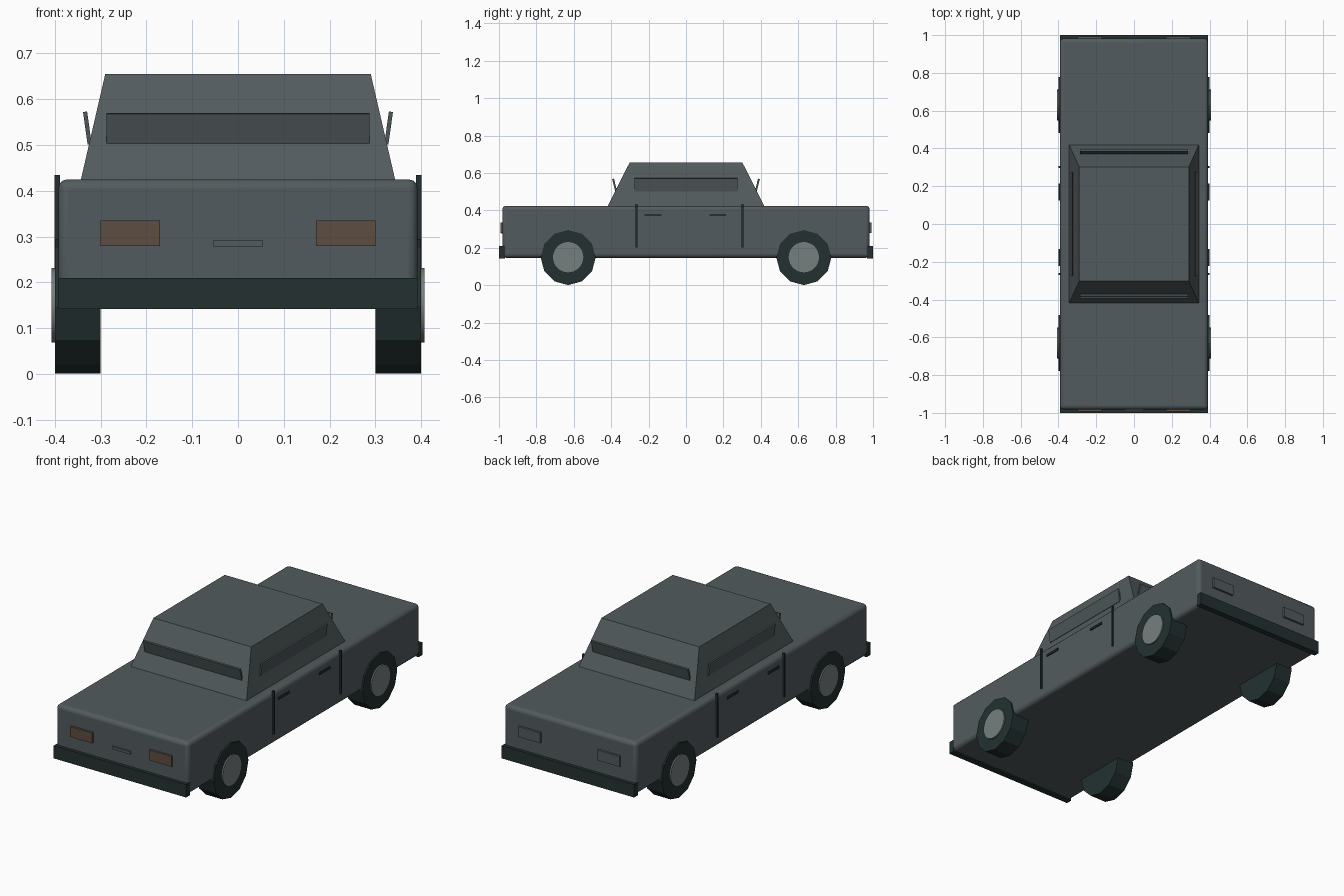
import bpy
import bmesh
from math import radians
from mathutils import Matrix, Vector

if "Cube" in bpy.data.objects:
    bpy.data.objects.remove(bpy.data.objects["Cube"], do_unlink=True)


def material(name, rgb):
    m = bpy.data.materials.new(name)
    m.use_nodes = True
    col = (*rgb, 1)
    m.diffuse_color = col
    bsdf = next(n for n in m.node_tree.nodes if n.type == 'BSDF_PRINCIPLED')
    bsdf.inputs["Base Color"].default_value = col
    return m


PAINT = material("grey paint", (0.085, 0.105, 0.112))
GLASS = material("dark glass", (0.075, 0.093, 0.099))
RUBBER = material("black rubber", (0.017, 0.03, 0.03))
METAL = material("hub metal", (0.18, 0.21, 0.21))
LAMP = material("amber lamp", (0.11, 0.075, 0.053))


def finish(name, bm, mat):
    mesh = bpy.data.meshes.new(name)
    bm.to_mesh(mesh)
    bm.free()
    ob = bpy.data.objects.new(name, mesh)
    mesh.materials.append(mat)
    bpy.context.collection.objects.link(ob)
    return ob


def box(name, centre, size, mat, rot=None):
    bm = bmesh.new()
    bmesh.ops.create_cube(bm, size=1)
    m = Matrix.Translation(centre) @ (rot or Matrix()) @ Matrix.Diagonal((*size, 1))
    bm.transform(m)
    return finish(name, bm, mat)


def disc(name, centre, radius, depth, sides, mat):
    bm = bmesh.new()
    bmesh.ops.create_cone(bm, cap_ends=True, segments=sides,
                          radius1=radius, radius2=radius, depth=depth)
    bm.transform(Matrix.Translation(centre) @ Matrix.Rotation(radians(90), 4, 'Y'))
    return finish(name, bm, mat)


def smooth(ob, angle):
    bpy.ops.object.select_all(action='DESELECT')
    ob.select_set(True)
    bpy.context.view_layer.objects.active = ob
    bpy.ops.object.shade_smooth_by_angle(angle=radians(angle))


# Body with softened edges
body = box("body", (0, 0, 0.286), (0.785, 1.964, 0.278), PAINT)
bevel = body.modifiers.new("soft edges", 'BEVEL')
bevel.width = 0.02
bevel.segments = 3
smooth(body, 40)

# Tapered cabin
cabin = box("cabin", (0, 0, 0.54), (0.686, 0.836, 0.23), PAINT)
for v in cabin.data.vertices:
    if v.co.z > 0.6:
        v.co.x *= 0.29 / 0.343
        v.co.y *= 0.302 / 0.418

# Front and rear parts
for end, s in (("front", -1), ("rear", 1)):
    box(end + "_bumper", (0, s * 0.984, 0.176), (0.785, 0.032, 0.068), RUBBER)
    box(end + "_window", (0, s * 0.382, 0.537), (0.574, 0.01, 0.066), GLASS,
        Matrix.Rotation(radians(-s * 14), 4, 'X'))
    for side, t in (("left", 1), ("right", -1)):
        box(f"{end}_{side}_lamp", (t * 0.235, s * 0.984, 0.307),
            (0.13, 0.018, 0.056), LAMP if s < 0 else PAINT)
box("front_grille_bar", (0, -0.983, 0.285), (0.108, 0.012, 0.015), PAINT)

# Side parts
for side, t in (("left", 1), ("right", -1)):
    box(side + "_side_window", (t * 0.329, 0, 0.537), (0.009, 0.553, 0.072), GLASS,
        Matrix.Rotation(radians(t * 8), 4, 'Y'))
    for end, y in (("front", -0.265), ("rear", 0.302)):
        box(f"{end}_{side}_door_seam", (t * 0.395, y, 0.318), (0.012, 0.009, 0.233), RUBBER)
    for end, y in (("front", -0.177), ("rear", 0.17)):
        box(f"{end}_{side}_door_handle", (t * 0.394, y, 0.376), (0.009, 0.09, 0.012), RUBBER)
    for end, y in (("front", -0.63), ("rear", 0.63)):
        disc(f"{end}_{side}_tyre", (t * 0.35, y, 0.148), 0.147, 0.1, 12, RUBBER)
        hub = disc(f"{end}_{side}_hub", (t * 0.38, y, 0.15), 0.081, 0.054, 32, METAL)
        smooth(hub, 30)
